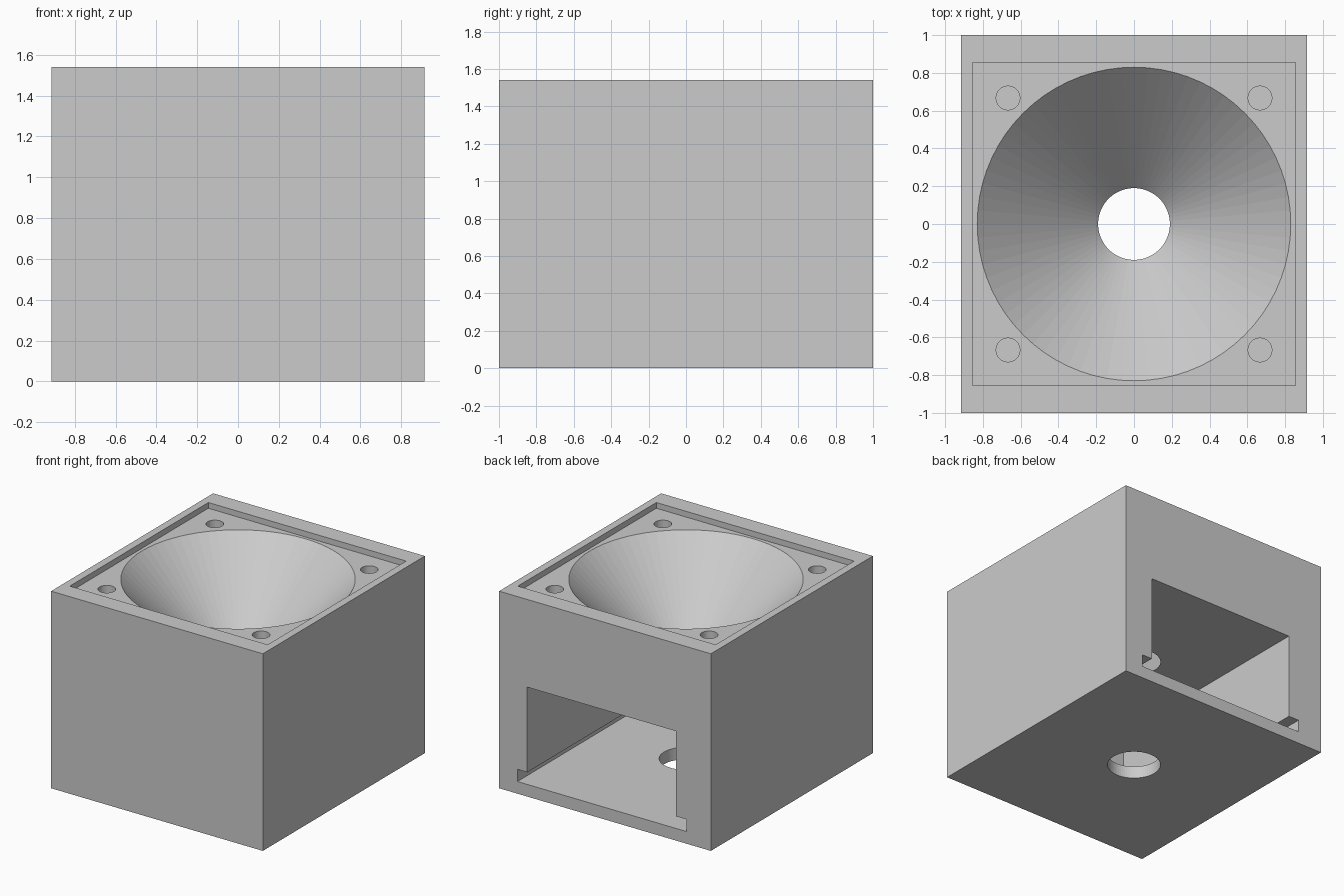
import bpy, bmesh
from mathutils import Matrix

if "Cube" in bpy.data.objects:
    bpy.data.objects.remove(bpy.data.objects["Cube"], do_unlink=True)

grey = bpy.data.materials.new("plain grey")
grey.use_nodes = True
colour = (0.6, 0.6, 0.6, 1)
grey.diffuse_color = colour
grey.node_tree.nodes["Principled BSDF"].inputs["Base Color"].default_value = colour

W, D, H = 0.915, 1.0, 1.54     # half width, half depth, height
FLOOR, CEILING, LEDGE = 0.095, 0.855, 1.495


def add(name, bm):
    mesh = bpy.data.meshes.new(name)
    bm.to_mesh(mesh)
    bm.free()
    mesh.materials.append(grey)
    ob = bpy.data.objects.new(name, mesh)
    bpy.context.collection.objects.link(ob)
    return ob


def box(name, x, y, z):
    bm = bmesh.new()
    size = [b - a for a, b in (x, y, z)]
    mid = [(a + b) / 2 for a, b in (x, y, z)]
    bmesh.ops.create_cube(bm, size=1, matrix=Matrix.Translation(mid) @ Matrix.Diagonal((*size, 1)))
    return add(name, bm)


def cone(name, x, y, z, r_low, r_high, segments):
    bm = bmesh.new()
    bmesh.ops.create_cone(bm, cap_ends=True, segments=segments, radius1=r_low, radius2=r_high,
                          depth=z[1] - z[0], matrix=Matrix.Translation((x, y, sum(z) / 2)))
    return add(name, bm)


housing = box("housing", (-W, W), (-D, D), (0, H))

# Square recess in the top and the chamber open at the back, with its wider floor slot
cutters = [
    box("top_recess_cutter", (-0.855, 0.855), (-0.855, 0.855), (LEDGE, H + 0.1)),
    box("chamber_cutter", (-0.615, 0.672), (-0.85, D + 0.1), (FLOOR, CEILING)),
    box("slot_cutter", (-0.705, 0.757), (-0.85, D + 0.1), (FLOOR, 0.19)),
]

# Funnel (45 degree slope, run slightly past both ends) and the floor hole
over = 0.02
cutters.append(cone("funnel_cutter", 0, 0, (CEILING - over, LEDGE + over),
                    0.19 - over, 0.83 + over, 72))
cutters.append(cone("floor_hole_cutter", 0, 0, (-0.1, FLOOR + 0.1), 0.19, 0.19, 72))

# Screw holes in the corners of the recess
for sx in (-1, 1):
    for sy in (-1, 1):
        cutters.append(cone("screw_hole_cutter", sx * 0.667, sy * 0.667,
                            (LEDGE - 0.3, LEDGE + 0.1), 0.063, 0.063, 32))

for cutter in cutters:
    mod = housing.modifiers.new(cutter.name, "BOOLEAN")
    mod.operation = "DIFFERENCE"
    mod.solver = "EXACT"
    mod.object = cutter
    cutter.hide_render = True

# Bake the cuts, then drop the cutters
bpy.context.view_layer.update()
depsgraph = bpy.context.evaluated_depsgraph_get()
result = bpy.data.meshes.new_from_object(housing.evaluated_get(depsgraph))
housing.modifiers.clear()
housing.data = result
for cutter in cutters:
    bpy.data.objects.remove(cutter, do_unlink=True)
